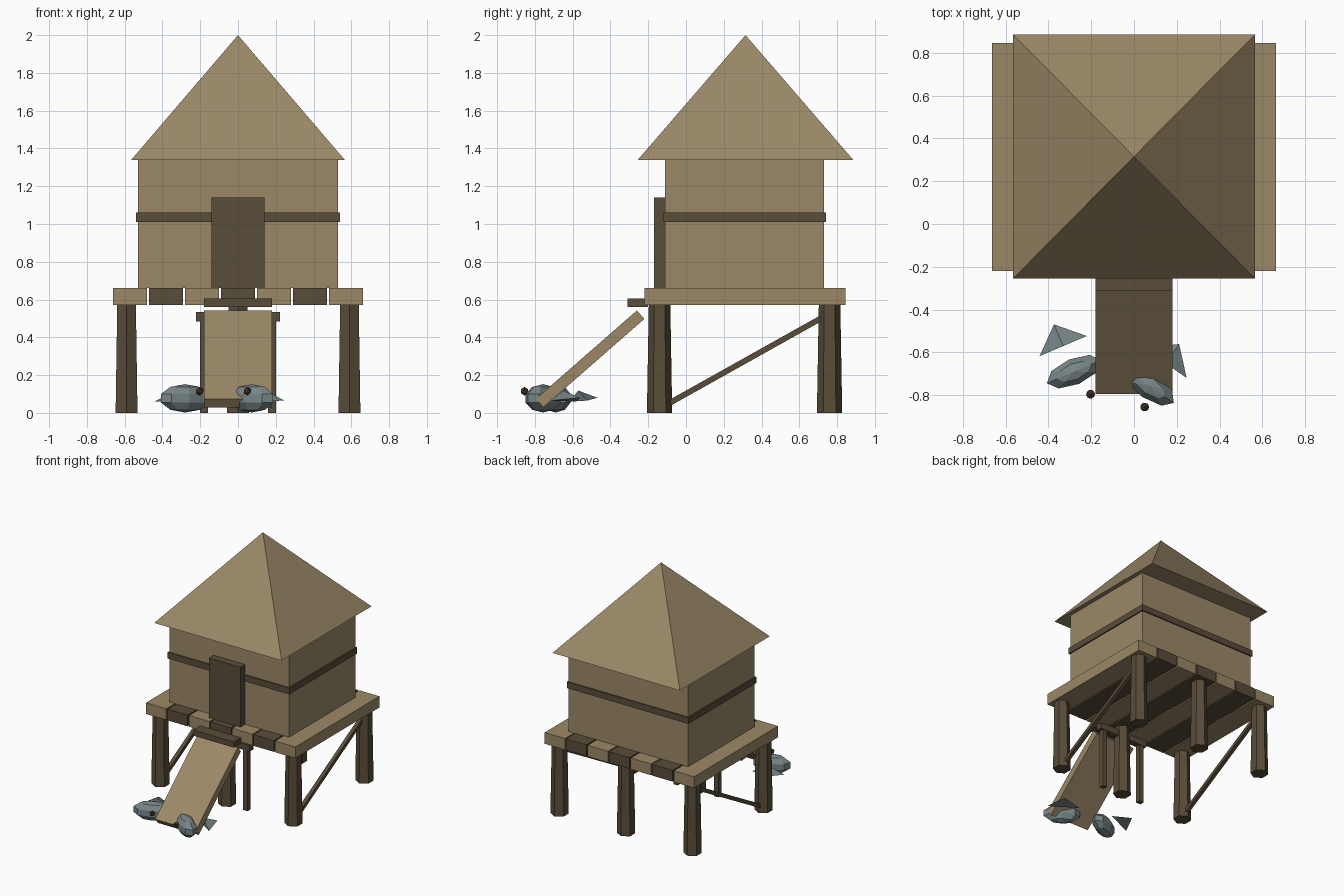
import bpy, bmesh
from math import atan2, hypot, radians, cos, sin
from mathutils import Matrix, Vector

if "Cube" in bpy.data.objects:
    bpy.data.objects.remove(bpy.data.objects["Cube"], do_unlink=True)


def material(name, rgb):
    m = bpy.data.materials.new(name)
    m.use_nodes = True
    m.diffuse_color = (*rgb, 1)
    m.node_tree.nodes["Principled BSDF"].inputs["Base Color"].default_value = (*rgb, 1)
    return m


LIGHT = material("light_wood", (0.33, 0.25, 0.136))
DARK = material("dark_wood", (0.1, 0.074, 0.042))
GREY = material("blue_grey_skin", (0.19, 0.24, 0.25))
BROWN = material("deep_brown", (0.07, 0.042, 0.025))


def finish(name, bm, mat):
    bmesh.ops.recalc_face_normals(bm, faces=bm.faces)
    mesh = bpy.data.meshes.new(name)
    bm.to_mesh(mesh)
    bm.free()
    mesh.materials.append(mat)
    obj = bpy.data.objects.new(name, mesh)
    bpy.context.collection.objects.link(obj)
    return obj


def box(name, x, y, z, mat):
    """Box from (min, max) pairs on each axis."""
    bm = bmesh.new()
    bmesh.ops.create_cube(bm, size=1)
    size = [b - a for a, b in (x, y, z)]
    mid = [(a + b) / 2 for a, b in (x, y, z)]
    bmesh.ops.transform(bm, matrix=Matrix.Translation(mid) @ Matrix.Diagonal((*size, 1)), verts=bm.verts)
    return finish(name, bm, mat)


def sloped_beam(name, x, start, end, width, thick, mat):
    """Beam at x that runs between two (y, z) points."""
    dy, dz = end[0] - start[0], end[1] - start[1]
    half = hypot(dy, dz) / 2
    obj = box(name, (-width / 2, width / 2), (-half, half), (-thick / 2, thick / 2), mat)
    obj.location = (x, (start[0] + end[0]) / 2, (start[1] + end[1]) / 2)
    obj.rotation_euler.x = atan2(dz, dy)


# Hut: walls, trim band, door and pyramid roof
box("walls", (-0.53, 0.53), (-0.11, 0.73), (0.66, 1.34), LIGHT)
box("wall_band", (-0.54, 0.54), (-0.12, 0.74), (1.01, 1.06), DARK)
box("door", (-0.14, 0.14), (-0.17, -0.1), (0.66, 1.14), DARK)

bm = bmesh.new()
for px, py in ((-1, -1), (1, -1), (1, 1), (-1, 1)):
    bm.verts.new((px * 0.565, 0.315 + py * 0.57, 1.34))
bm.verts.new((0, 0.315, 2))
bmesh.ops.convex_hull(bm, input=bm.verts)
finish("roof", bm, LIGHT)

# Deck of alternating planks
for i in range(-3, 4):
    mid = i * 0.191
    box("deck_plank", (mid - 0.09, mid + 0.09), (-0.22, 0.845), (0.57, 0.66), LIGHT if i % 2 else DARK)

# Six tapered hexagonal stilts
for x in (-0.59, 0, 0.59):
    for y in (-0.14, 0.76):
        bm = bmesh.new()
        bmesh.ops.create_cone(bm, cap_ends=True, segments=6, radius1=0.067, radius2=0.057, depth=0.57)
        bmesh.ops.rotate(bm, verts=bm.verts, matrix=Matrix.Rotation(radians(90), 3, "Z"))
        # keep the hexagon corners pointing along y
        if max(v.co.x for v in bm.verts) > max(v.co.y for v in bm.verts):
            bmesh.ops.rotate(bm, verts=bm.verts, matrix=Matrix.Rotation(radians(90), 3, "Z"))
        bmesh.ops.translate(bm, verts=bm.verts, vec=(x, y, 0.285))
        finish("stilt", bm, DARK)

# Side braces and thin ramp supports
for s in (-1, 1):
    sloped_beam("side_brace", s * 0.59, (-0.1, 0.045), (0.74, 0.515), 0.03, 0.03, DARK)
    box("ramp_support", (s * 0.18 - 0.02, s * 0.18 + 0.02), (-0.165, -0.125), (0, 0.53), DARK)
box("support_crossbar", (-0.222, 0.222), (-0.17, -0.12), (0.485, 0.535), DARK)

# Entry ramp and landing
box("landing", (-0.18, 0.18), (-0.31, -0.2), (0.56, 0.605), DARK)
sloped_beam("ramp", 0, (-0.775, 0.052), (-0.24, 0.52), 0.36, 0.06, LIGHT)


# Two low-poly water creatures, each with a body, tail fin and snout ball
def creature(center, angle, snout):
    place = Matrix.Translation((*center, 0)) @ Matrix.Rotation(radians(angle), 4, "Z")
    bm = bmesh.new()
    bmesh.ops.create_uvsphere(bm, u_segments=8, v_segments=5, radius=1)
    bmesh.ops.transform(bm, matrix=place @ Matrix.Translation((0, 0, 0.077))
                        @ Matrix.Diagonal((0.145, 0.065, 0.075, 1)), verts=bm.verts)
    finish("creature_body", bm, GREY)

    bm = bmesh.new()
    for p in ((-0.12, 0.13, 0.06), (0.12, 0.13, 0.065), (0, 0.13, 0.118), (0, 0.24, 0.08)):
        bm.verts.new(place @ Vector(p))
    bmesh.ops.convex_hull(bm, input=bm.verts)
    finish("creature_tail", bm, GREY)

    bm = bmesh.new()
    bmesh.ops.create_icosphere(bm, subdivisions=1, radius=0.023)
    bmesh.ops.translate(bm, verts=bm.verts, vec=(*snout, 0.115))
    finish("creature_snout", bm, BROWN)


creature((-0.28, -0.69), 23, (-0.203, -0.795))
creature((0.073, -0.757), -35, (0.05, -0.855))
